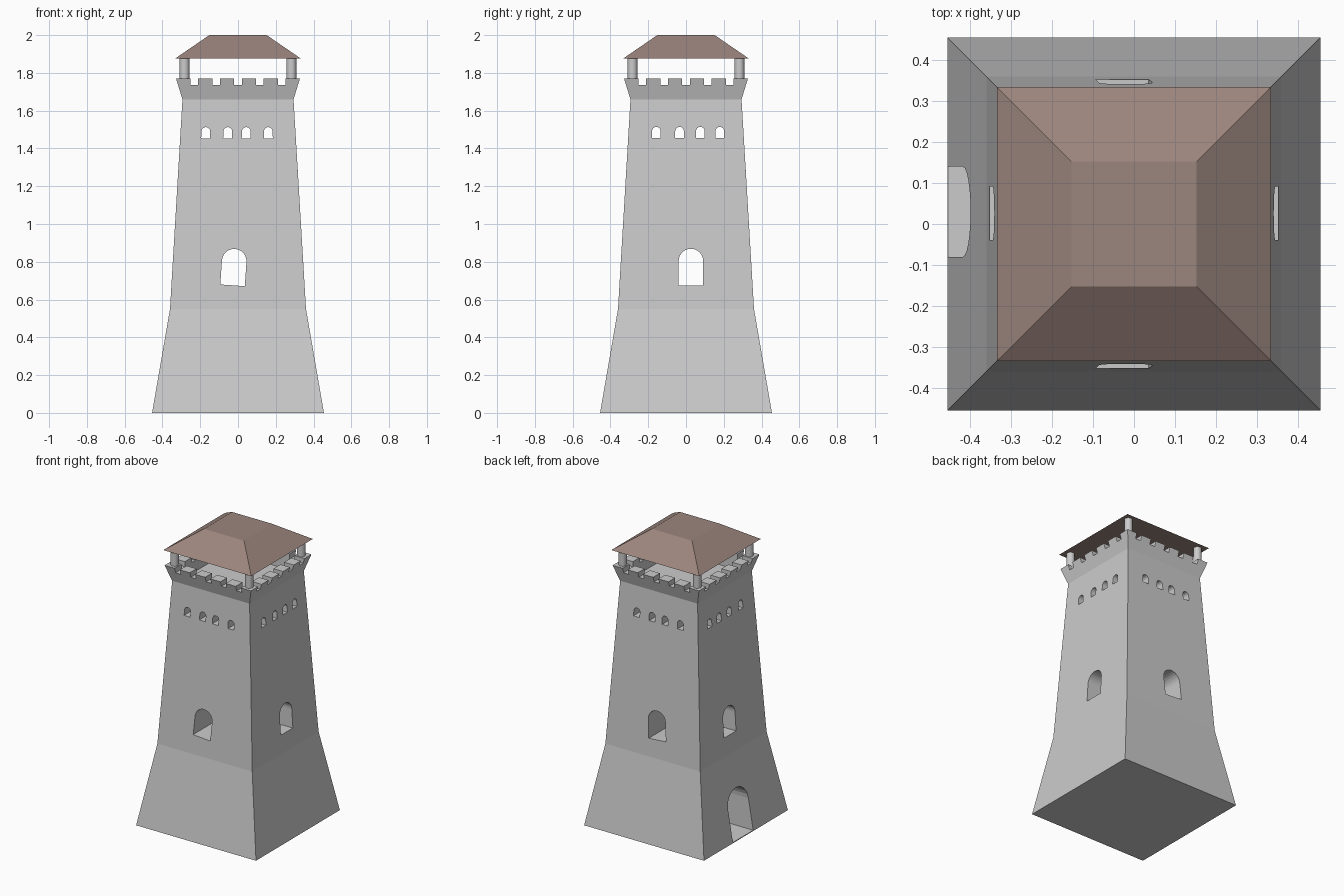
import bpy, bmesh, math
from mathutils import Vector

if "Cube" in bpy.data.objects:
    bpy.data.objects.remove(bpy.data.objects["Cube"])


def material(name, col):
    m = bpy.data.materials.new(name)
    m.diffuse_color = (*col, 1)
    m.use_nodes = True
    m.node_tree.nodes["Principled BSDF"].inputs["Base Color"].default_value = m.diffuse_color
    return m


stone = material("grey stone", (0.6, 0.6, 0.6))
tile = material("brown roof", (0.33, 0.235, 0.205))


def finish(bm, name, mat):
    bmesh.ops.recalc_face_normals(bm, faces=bm.faces)
    me = bpy.data.meshes.new(name)
    bm.to_mesh(me)
    bm.free()
    ob = bpy.data.objects.new(name, me)
    bpy.context.collection.objects.link(ob)
    me.materials.append(mat)
    return ob


def square_loft(name, rings, mat):
    """Closed solid through square rings given as (half width, z)."""
    bm = bmesh.new()
    loops = [[bm.verts.new((sx * h, sy * h, z)) for sx, sy in
              ((-1, -1), (1, -1), (1, 1), (-1, 1))] for h, z in rings]
    for a, b in zip(loops, loops[1:]):
        for i in range(4):
            j = (i + 1) % 4
            bm.faces.new((a[i], a[j], b[j], b[i]))
    bm.faces.new(loops[0][::-1])
    bm.faces.new(loops[-1])
    return finish(bm, name, mat)


def prism(profile, axis, start, end):
    """Profile of (across, z) swept along the x or y axis."""
    bm = bmesh.new()
    ends = []
    for d in (start, end):
        ends.append([bm.verts.new((d, u, z) if axis == "x" else (u, d, z))
                     for u, z in profile])
    n = len(profile)
    for i in range(n):
        j = (i + 1) % n
        bm.faces.new((ends[0][i], ends[0][j], ends[1][j], ends[1][i]))
    bm.faces.new(ends[0][::-1])
    bm.faces.new(ends[1])
    return finish(bm, "cutter", stone)


def arch(centre, width, bottom, top, tilt=0.0, steps=12):
    r = width / 2
    spring = top - r
    pts = [(-r, bottom - spring), (r, bottom - spring)]
    pts += [(r * math.cos(math.pi * i / steps), r * math.sin(math.pi * i / steps))
            for i in range(steps + 1)]
    c, s = math.cos(tilt), math.sin(tilt)
    return [(centre + u * c + z * s, spring - u * s + z * c) for u, z in pts]


def cut(target, cutter):
    mod = target.modifiers.new("cut", "BOOLEAN")
    mod.operation = "DIFFERENCE"
    mod.solver = "EXACT"
    mod.object = cutter
    bpy.context.view_layer.objects.active = target
    bpy.ops.object.modifier_apply(modifier=mod.name)
    bpy.data.objects.remove(cutter)


# tower body with flared base, flared parapet and sunken deck
tower = square_loft("tower", [(0.455, 0), (0.36, 0.55), (0.294, 1.66),
                              (0.328, 1.77), (0.255, 1.77), (0.255, 1.66)], stone)

# large windows running right through
cut(tower, prism(arch(-0.02, 0.13, 0.675, 0.868, math.radians(4)), "y", -0.6, 0.6))
cut(tower, prism(arch(0.026, 0.13, 0.675, 0.869), "x", -0.6, 0.6))

# rows of small windows running right through
for x, t in ((-0.17, 3), (-0.054, 2), (0.044, 2), (0.16, -2)):
    cut(tower, prism(arch(x, 0.046, 1.453, 1.513, math.radians(t), 8), "y", -0.6, 0.6))
for y in (-0.157, -0.034, 0.076, 0.179):
    cut(tower, prism(arch(y, 0.046, 1.454, 1.514, 0, 8), "x", -0.6, 0.6))

# arched doorway recess on the left side
cut(tower, prism(arch(0.03, 0.22, 0.005, 0.325), "x", -0.6, -0.08))

# battlement notches
for i in range(-2, 3):
    u = i * 0.116
    box = [(u - 0.02, 1.735), (u + 0.02, 1.735), (u + 0.02, 1.85), (u - 0.02, 1.85)]
    for axis in "xy":
        cut(tower, prism(box, axis, -0.6, 0.6))

# corner posts holding the roof
for sx in (-1, 1):
    for sy in (-1, 1):
        bpy.ops.mesh.primitive_cylinder_add(vertices=20, radius=0.026, depth=0.135,
                                            location=(sx * 0.283, sy * 0.283, 1.8095))
        post = bpy.context.object
        post.name = "roof_post"
        post.data.materials.append(stone)
        bpy.ops.object.shade_smooth_by_angle(angle=math.radians(40))

# flat-topped hipped roof
square_loft("roof", [(0.334, 1.875), (0.152, 2.0)], tile)
